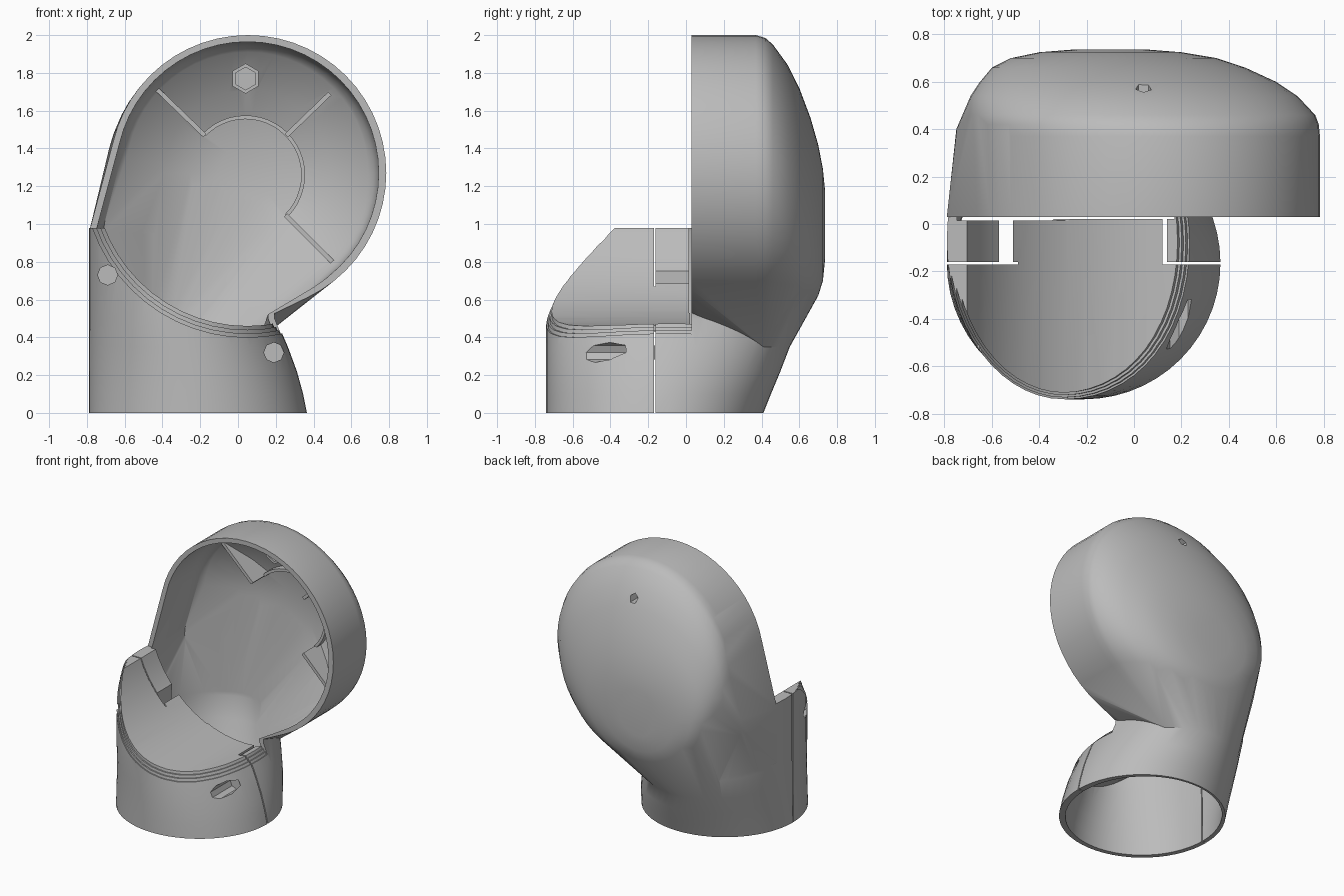
import bpy, bmesh, math
from mathutils import Vector, Matrix

cube = bpy.data.objects.get("Cube")
if cube:
    bpy.data.objects.remove(cube, do_unlink=True)

grey = bpy.data.materials.new("plain grey")
grey.use_nodes = True
grey.diffuse_color = (0.5, 0.5, 0.5, 1)
grey.node_tree.nodes["Principled BSDF"].inputs["Base Color"].default_value = (0.5, 0.5, 0.5, 1)

SEG = 56
WALL = 0.035
CX, CZ = 0.05, 1.27          # axis of the round head
SEAM = -0.165                # split between neck and front cover
RIM = 0.03                   # open front of the head


def make(name, bm):
    bmesh.ops.recalc_face_normals(bm, faces=bm.faces)
    mesh = bpy.data.meshes.new(name)
    bm.to_mesh(mesh)
    bm.free()
    ob = bpy.data.objects.new(name, mesh)
    bpy.context.collection.objects.link(ob)
    mesh.materials.append(grey)
    return ob


def boolean(ob, tool, op="DIFFERENCE"):
    """Apply a boolean and discard the tool."""
    mod = ob.modifiers.new("cut", "BOOLEAN")
    mod.operation, mod.object, mod.solver = op, tool, "EXACT"
    bpy.context.view_layer.objects.active = ob
    bpy.ops.object.modifier_apply(modifier=mod.name)
    bpy.data.objects.remove(tool, do_unlink=True)


def box(x0, x1, y0, y1, z0, z1, turn=None):
    bm = bmesh.new()
    size = Matrix.Diagonal((x1 - x0, y1 - y0, z1 - z0, 1))
    mid = Matrix.Translation(((x0 + x1) / 2, (y0 + y1) / 2, (z0 + z1) / 2))
    bmesh.ops.create_cube(bm, size=1, matrix=(turn or Matrix()) @ mid @ size)
    return make("box", bm)


def rod(x, z, r, y0, y1, sides=SEG):
    """Cylinder along the y axis."""
    bm = bmesh.new()
    m = Matrix.Translation((x, (y0 + y1) / 2, z)) @ Matrix.Rotation(math.pi / 2, 4, "X")
    bmesh.ops.create_cone(bm, cap_ends=True, segments=sides, radius1=r, radius2=r,
                          depth=y1 - y0, matrix=m)
    return make("rod", bm)


def ellipse(a0, a1, b0, b1):
    for i in range(SEG):
        t = 2 * math.pi * i / SEG
        yield (a0 + a1) / 2 + (a1 - a0) / 2 * math.cos(t), (b0 + b1) / 2 + (b1 - b0) / 2 * math.sin(t)


def tube_ring(z, xr, yb, t):
    return [Vector((x, y, z)) for x, y in ellipse(-0.79 + t, xr - t, -0.74 + t, yb - t)]


def tube(t, bottom, top):
    """Neck: leans back and narrows on one side as it rises."""
    levels = [(bottom, 0.365, 0.41), (0.1, 0.345, 0.45), (0.22, 0.312, 0.5),
              (0.35, 0.264, 0.55), (0.5, 0.2, 0.6), (top, 0.2, 0.6)]
    bm = bmesh.new()
    rings = [[bm.verts.new(v) for v in tube_ring(*lv, t)] for lv in levels]
    for a, b in zip(rings, rings[1:]):
        for i in range(SEG):
            j = (i + 1) % SEG
            bm.faces.new((a[i], a[j], b[j], b[i]))
    bm.faces.new(rings[0])
    bm.faces.new(rings[-1])
    return make("tube", bm)


def head(rings, t, front):
    """Head: hull of its rings and of the neck's upper end."""
    pts = [Vector((x, y, z)) for y, x0, x1, z0, z1 in rings for x, z in ellipse(x0, x1, z0, z1)]
    joint = tube_ring(0.53, 0.2, 0.6, t)
    joint += [v for v in tube_ring(0.95, 0.2, 0.6, t) if v.x < -0.6]
    joint += [v for v in tube_ring(0.35, 0.264, 0.55, t) if v.y > 0.38]
    pts += [Vector((v.x, max(v.y, front), v.z)) for v in joint]
    bm = bmesh.new()
    for p in pts:
        bm.verts.new(p)
    res = bmesh.ops.convex_hull(bm, input=bm.verts)
    junk = {g for g in res["geom_interior"] + res["geom_unused"] if isinstance(g, bmesh.types.BMVert)}
    bmesh.ops.delete(bm, geom=list(junk), context="VERTS")
    bmesh.ops.dissolve_limit(bm, angle_limit=0.005, verts=bm.verts, edges=bm.edges)
    return make("head", bm)


# Outer form
outer_rings = [(RIM, -0.68, 0.785, 0.54, 2.0), (0.37, -0.68, 0.785, 0.54, 2.0),
               (0.4, -0.75, 0, 0.57, 1.33),
               (0.42, -0.69, 0.78, 0.54, 1.985), (0.46, -0.7, 0.765, 0.54, 1.95),
               (0.54, -0.69, 0.69, 0.54, 1.84), (0.6, -0.65, 0.6, 0.55, 1.72),
               (0.66, -0.6, 0.47, 0.58, 1.56), (0.7, -0.52, 0.35, 0.62, 1.42),
               (0.725, -0.4, 0.2, 0.7, 1.29), (0.737, -0.25, 0.05, 0.82, 1.17)]
shell = tube(0, 0, 0.98)
shell.name = "elbow_shell"
boolean(shell, rod(CX, CZ, 0.81, -1, RIM))
# Ease the outer edge of the cover's rim
for inset, radius in ((0.008, 0.87), (0.018, 0.85), (0.028, 0.83)):
    ease = rod(CX, CZ, radius, -1, RIM)
    boolean(ease, tube(inset, -0.1, 1.1))
    boolean(shell, ease)
boolean(shell, head(outer_rings, 0, RIM), "UNION")

# Cavity, with a thin trough left across the front cover
inner_rings = [(y, CX - r, CX + r, CZ - r, CZ + r) for y, r in
               ((0.015, 0.695), (0.33, 0.69), (0.4, 0.67), (0.43, 0.64), (0.56, 0.44), (0.62, 0.3), (0.65, 0.15))]
inner_rings.append((0.37, -0.71, 0, 0.62, 1.3))
cavity = tube(WALL, -0.1, 0.95)
boolean(cavity, rod(CX, CZ, 0.84, -1, 0.022))
boolean(cavity, head(inner_rings, WALL, 0.015), "UNION")

# Material kept inside the cavity: fixing tabs, screw bosses, fins
boolean(cavity, box(-0.9, -0.57, SEAM, 0.012, 0.62, 1.1))
boolean(cavity, box(0.14, 0.5, SEAM, 0.012, 0.2, 0.6))
screws = ((-0.69, 0.73), (0.19, 0.32))
for x, z in screws:
    boolean(cavity, rod(x, z, 0.08, -0.8, SEAM, 16))
boolean(cavity, rod(0.04, 1.77, 0.08, 0.38, 0.9, 6))
for angle, reach in ((136, 0.68), (44, 0.62), (-45, 0.7)):
    turn = Matrix.Translation((CX - 0.01, 0, CZ - 0.01)) @ Matrix.Rotation(-math.radians(angle), 4, "Y")
    boolean(cavity, box(0.3, reach, 0.42, 0.9, -0.012, 0.012, turn))
arc = bmesh.new()
steps = 24
loops = []
for i in range(steps + 1):
    a = math.radians(-45 + 181 * i / steps)
    loops.append([arc.verts.new((CX - 0.01 + r * math.cos(a), y, CZ - 0.01 + r * math.sin(a)))
                  for r, y in ((0.295, 0.56), (0.315, 0.56), (0.315, 0.9), (0.295, 0.9))])
for a, b in zip(loops, loops[1:]):
    for k in range(4):
        n = (k + 1) % 4
        arc.faces.new((a[k], a[n], b[n], b[k]))
arc.faces.new(loops[0])
arc.faces.new(loops[-1])
boolean(cavity, make("arc", arc))
boolean(shell, cavity)

# Seam, tab slots and screw holes
for x0, x1 in ((-1, -0.49), (0.12, 0.6)):
    boolean(shell, box(x0, x1, SEAM - 0.005, SEAM + 0.004, -0.1, 1.2))
boolean(shell, box(-0.57, -0.51, SEAM, 0.028, 0.5, 1.1))
boolean(shell, box(0.12, 0.14, SEAM, 0.028, 0.3, 0.6))
for x, z in screws:
    boolean(shell, rod(x, z, 0.053, -1, -0.29, 8))
boolean(shell, rod(0.04, 1.77, 0.06, 0.3, 0.47, 6))
boolean(shell, rod(0.04, 1.77, 0.035, 0.5, 0.9, 5))

# Split the front cover from the elbow, then smooth
bpy.ops.object.select_all(action="DESELECT")
shell.select_set(True)
bpy.context.view_layer.objects.active = shell
bpy.ops.mesh.separate(type="LOOSE")
for ob in list(bpy.context.selected_objects):
    ys = [v.co.y for v in ob.data.vertices]
    ob.name = "front_cover" if min(ys) < -0.5 else "elbow_shell" if max(ys) > 0.5 else "fixing_tab"
bpy.ops.object.shade_smooth_by_angle(angle=math.radians(30))
